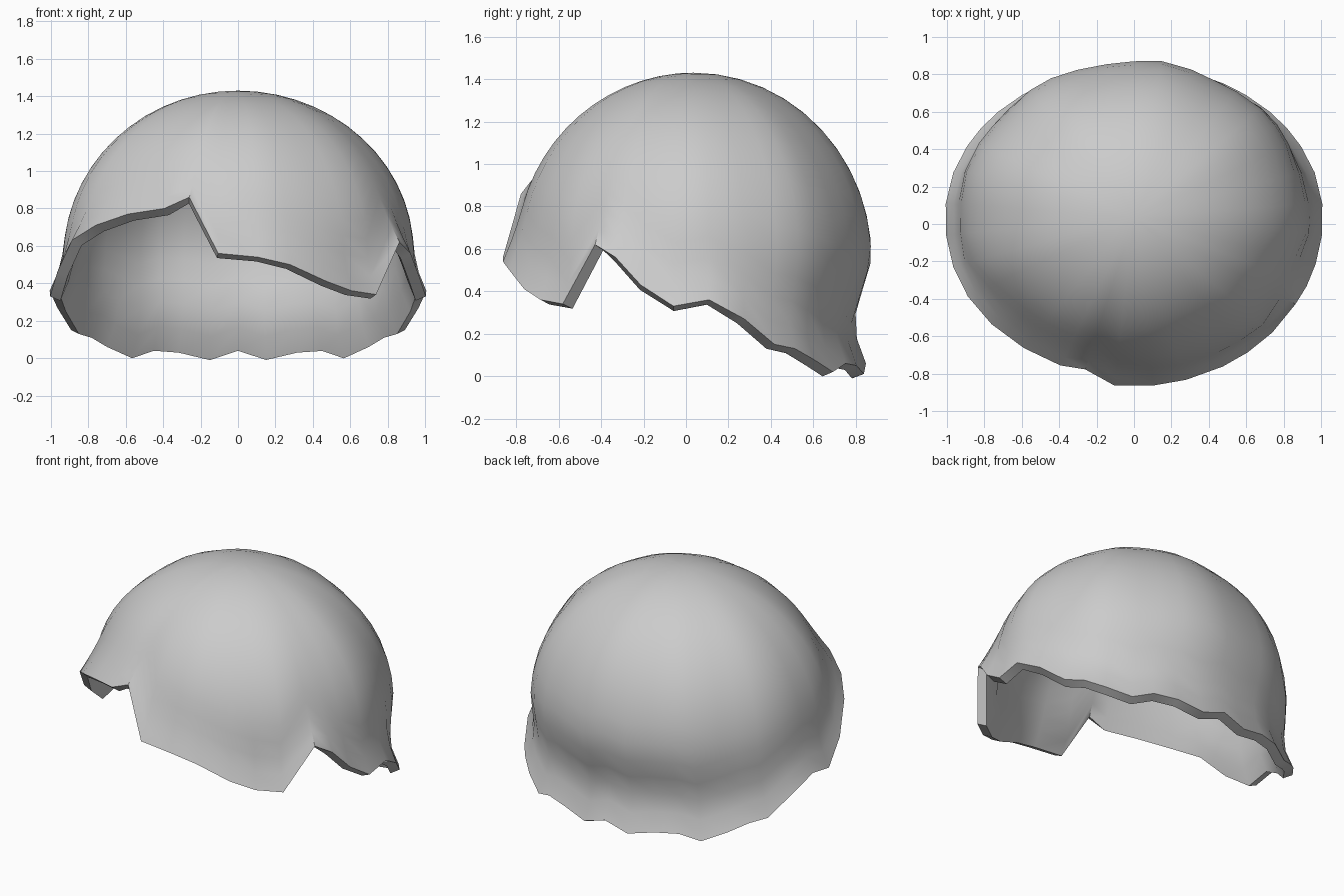
import bpy, bmesh, math

cube = bpy.data.objects.get("Cube")
if cube:
    bpy.data.objects.remove(cube)

RX, RY, CY = 0.94, 0.84, 0.035      # dome half widths and centre
BASE, RISE = 0.55, 0.88             # dome equator and height above it
ROWS = 16

# Hem height by angle: nape scallops (mirrored), then swept fringe
nape = [(5, .36), (17, .27), (28, .15), (36, .13), (44, .08), (54, .02),
        (62, .06), (71, .05), (81, .01)]
fringe = [(186, .33), (197, .46), (208, .63), (220, .71), (233, .77),
          (246, .80), (254, .86), (264, .56), (276, .54), (286, .50),
          (298, .41), (307, .36), (317, .34), (329, .62), (336, .56),
          (344, .43), (354, .33)]
hem = nape + [(90, .06)] + [(180 - a, z) for a, z in reversed(nape)] + fringe


def shell_point(angle, hem_z, s):
    """Point on the shell, s running from crown (0) to hem (1)."""
    c, n = math.cos(angle), math.sin(angle)
    quarter = RISE * math.pi / 2
    if hem_z > BASE:
        total = RISE * math.acos((hem_z - BASE) / RISE)
    else:
        total = quarter + BASE - hem_z
    d = total * s
    if d < quarter:
        z, r = BASE + RISE * math.cos(d / RISE), math.sin(d / RISE)
    else:
        z, r = BASE - (d - quarter), 1.0
    # flare at the hem, and soft locks around the dome
    w = max(0.0, 1 - (z - hem_z) / 0.27)
    r *= 1 + 0.075 * w * w
    r *= 1 + 0.012 * math.cos(angle * 9) * math.sin(math.pi * s)
    y = RY * n * r + CY
    # neck drawn in behind
    if n > 0:
        y -= 0.09 * n * min(1, max(0, (BASE - z) / 0.3))
    return RX * c * r, y, z


# Hair shell
bm = bmesh.new()
crown = bm.verts.new((0, CY, BASE + RISE))
columns = [[bm.verts.new(shell_point(math.radians(a), z, i / ROWS))
            for i in range(1, ROWS + 1)] for a, z in hem]
for k, col in enumerate(columns):
    nxt = columns[(k + 1) % len(columns)]
    bm.faces.new((crown, col[0], nxt[0]))
    for i in range(ROWS - 1):
        bm.faces.new((col[i], col[i + 1], nxt[i + 1], nxt[i]))
bmesh.ops.recalc_face_normals(bm, faces=bm.faces)
if crown.normal.z < 0 or sum(f.normal.z for f in crown.link_faces) < 0:
    bmesh.ops.reverse_faces(bm, faces=bm.faces)
mesh = bpy.data.meshes.new("hair_cap")
bm.to_mesh(mesh)
bm.free()
hair = bpy.data.objects.new("hair_cap", mesh)
bpy.context.collection.objects.link(hair)

# Thickness with a flat hem edge
wall = hair.modifiers.new("thickness", 'SOLIDIFY')
wall.thickness = 0.06
wall.offset = -1

mat = bpy.data.materials.new("light_grey")
mat.use_nodes = True
grey = (0.6, 0.6, 0.6, 1)
mat.diffuse_color = grey
mat.node_tree.nodes["Principled BSDF"].inputs["Base Color"].default_value = grey
mesh.materials.append(mat)

bpy.context.view_layer.objects.active = hair
hair.select_set(True)
bpy.ops.object.modifier_apply(modifier=wall.name)
bpy.ops.object.shade_smooth_by_angle(angle=math.radians(40))
